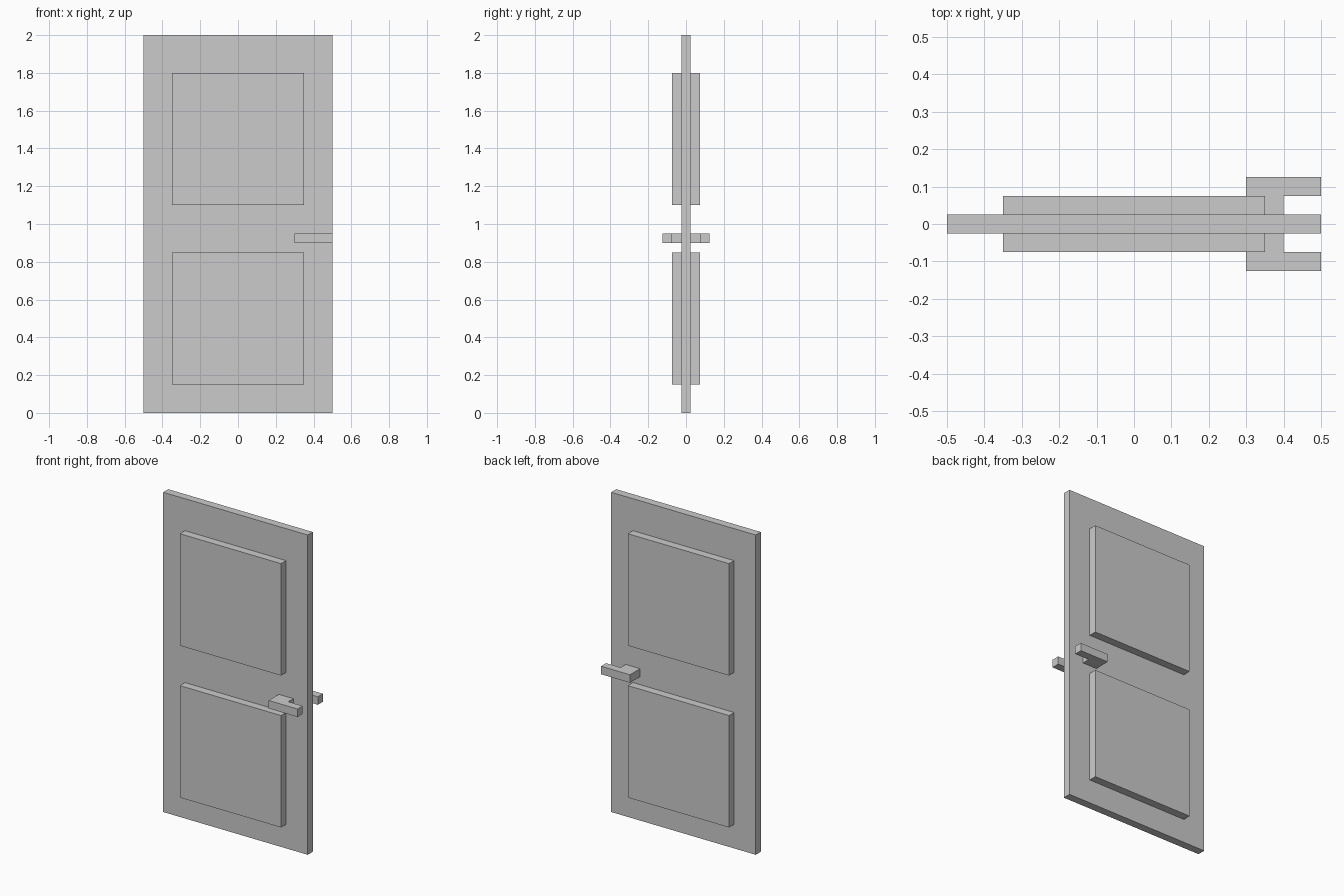
import bpy, bmesh

if "Cube" in bpy.data.objects:
    bpy.data.objects.remove(bpy.data.objects["Cube"])


def prism(name, profile, z0, z1):
    """Extrude an xy outline from z0 up to z1."""
    bm = bmesh.new()
    base = bm.faces.new([bm.verts.new((x, y, z0)) for x, y in profile])
    top = bmesh.ops.extrude_face_region(bm, geom=[base], use_keep_orig=True)
    verts = [g for g in top["geom"] if isinstance(g, bmesh.types.BMVert)]
    bmesh.ops.translate(bm, verts=verts, vec=(0, 0, z1 - z0))
    bmesh.ops.recalc_face_normals(bm, faces=bm.faces)
    mesh = bpy.data.meshes.new(name)
    bm.to_mesh(mesh)
    bm.free()
    obj = bpy.data.objects.new(name, mesh)
    bpy.context.collection.objects.link(obj)
    return obj


def rect(x0, x1, y0, y1):
    return [(x0, y0), (x1, y0), (x1, y1), (x0, y1)]


SKIN = 0.025   # half thickness of the slab
PROUD = 0.075  # outer face of the raised panels

# Door slab
prism("door_slab", rect(-0.5, 0.5, -SKIN, SKIN), 0, 2)

# L-shaped lever: stem out of the slab, then grip toward the door edge
lever = [(0.3, SKIN), (0.4, SKIN), (0.4, PROUD), (0.5, PROUD),
         (0.5, 0.125), (0.3, 0.125)]

# Raised panels and handle on both faces
for side, s in (("front", -1), ("back", 1)):
    for level, z in (("lower", 0.15), ("upper", 1.1)):
        prism(f"{side}_{level}_panel",
              rect(-0.35, 0.35, s * SKIN, s * PROUD), z, z + 0.7)
    prism(f"{side}_handle", [(x, s * y) for x, y in lever], 0.9, 0.95)
